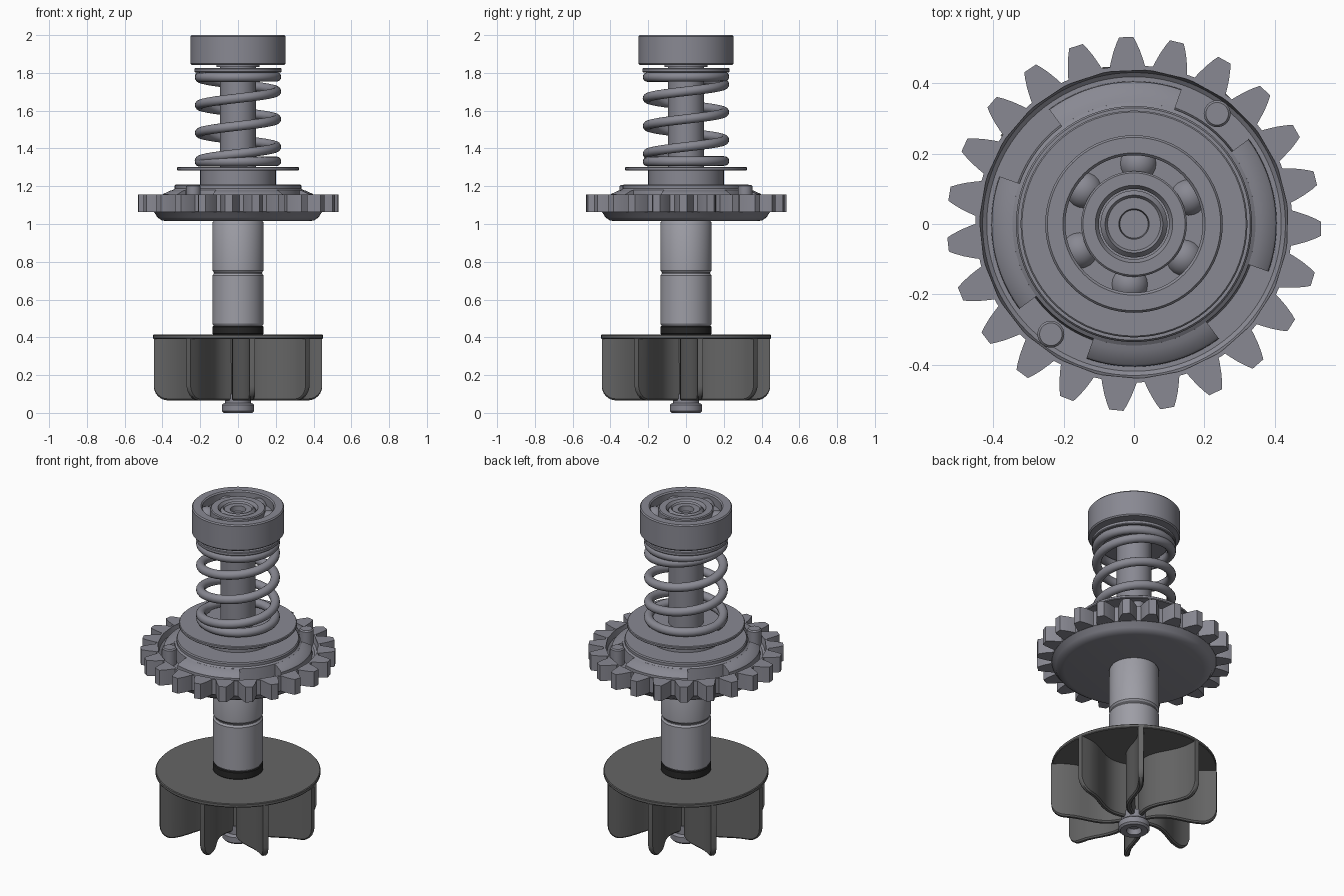
import bpy, bmesh
from math import sin, cos, pi, radians

if "Cube" in bpy.data.objects:
    bpy.data.objects.remove(bpy.data.objects["Cube"])


def material(name, color):
    m = bpy.data.materials.new(name)
    m.diffuse_color = (*color, 1)
    m.use_nodes = True
    m.node_tree.nodes["Principled BSDF"].inputs["Base Color"].default_value = m.diffuse_color
    return m


STEEL = material("steel", (0.25, 0.25, 0.29))
BRIGHT = material("bright_steel", (0.34, 0.34, 0.38))
PLASTIC = material("dark_plastic", (0.13, 0.13, 0.13))
RUBBER = material("rubber", (0.02, 0.02, 0.02))


def finish(name, bm, mat=STEEL):
    bmesh.ops.remove_doubles(bm, verts=bm.verts, dist=1e-5)
    bmesh.ops.recalc_face_normals(bm, faces=bm.faces)
    me = bpy.data.meshes.new(name)
    bm.to_mesh(me)
    bm.free()
    ob = bpy.data.objects.new(name, me)
    bpy.context.collection.objects.link(ob)
    me.materials.append(mat)
    bpy.ops.object.select_all(action='DESELECT')
    bpy.context.view_layer.objects.active = ob
    ob.select_set(True)
    bpy.ops.object.shade_smooth_by_angle(angle=radians(32))
    return ob


def lathe(name, profile, mat=STEEL, closed=False, segs=72):
    """Spin (radius, z) points about the z axis."""
    bm = bmesh.new()
    vs = [bm.verts.new((r, 0, z)) for r, z in profile]
    es = [bm.edges.new(p) for p in zip(vs, vs[1:])]
    if closed:
        es.append(bm.edges.new((vs[-1], vs[0])))
    bmesh.ops.spin(bm, geom=vs + es, axis=(0, 0, 1), cent=(0, 0, 0),
                   angle=2 * pi, steps=segs, use_merge=True)
    return finish(name, bm, mat)


def ring(name, r0, r1, z0, z1, b=0.006, mat=STEEL):
    """Washer-like ring with chamfered outer edges."""
    return lathe(name, [(r0, z0), (r1 - b, z0), (r1, z0 + b), (r1, z1 - b),
                        (r1 - b, z1), (r0, z1)], mat, True)


def loft(bm, secs, capped=True):
    """Join closed cross-sections of equal size into a solid."""
    n = len(secs[0])
    for p, q in zip(secs, secs[1:]):
        for j in range(n):
            k = (j + 1) % n
            bm.faces.new((p[j], p[k], q[k], q[j]))
    bm.faces.new(secs[0])
    bm.faces.new(secs[-1])


def rot(x, y, a):
    return x * cos(a) - y * sin(a), x * sin(a) + y * cos(a)


# Shafts
lathe("upper_shaft", [(0, 1.95), (0.04, 1.95), (0.043, 1.98), (0.075, 1.98),
                      (0.082, 1.99), (0.095, 1.975), (0.095, 1.2), (0, 1.2)])
lathe("lower_shaft", [(0, 0.46), (0.128, 0.46), (0.136, 0.472), (0.136, 0.727),
                      (0.128, 0.738), (0.128, 0.744), (0.136, 0.755),
                      (0.136, 1.005), (0.128, 1.02), (0, 1.02)], BRIGHT)
ring("seal_ring", 0.05, 0.136, 0.415, 0.46, 0.004, RUBBER)
lathe("bottom_stub", [(0, 0.03), (0.035, 0.03), (0.042, 0), (0.075, 0), (0.085, 0.01),
                      (0.085, 0.042), (0.077, 0.05), (0.068, 0.052), (0.068, 0.1), (0, 0.1)])

# Ball bearing
lathe("bearing_outer_race", [(0.195, 1.843), (0.246, 1.843), (0.252, 1.85), (0.252, 1.993),
                             (0.246, 2.0), (0.202, 2.0), (0.195, 1.993)], closed=True)
lathe("bearing_inner_race", [(0.1, 1.83), (0.115, 1.83), (0.115, 1.85), (0.15, 1.85),
                             (0.15, 1.985), (0.145, 1.99), (0.11, 1.99), (0.1, 1.975)],
      closed=True)
ring("bearing_cage", 0.14, 0.2, 1.87, 1.945, 0.002)
bm = bmesh.new()
for k in range(6):
    a = radians(26 + 60 * k)
    res = bmesh.ops.create_uvsphere(bm, u_segments=20, v_segments=12, radius=0.055)
    bmesh.ops.translate(bm, verts=res["verts"], vec=(0.172 * cos(a), 0.172 * sin(a), 1.925))
finish("bearing_balls", bm)

# Spring: flat closed coil, three rising turns, flat closed coil
ring("upper_spring_washer", 0.09, 0.23, 1.803, 1.825, 0.004)
N, M = 40, 16
bm = bmesh.new()
rows = []
for i in range(N * 5 + 1):
    t = i / N
    z = 1.335 + 0.147 * min(max(t - 1, 0), 3)
    z += -0.006 * max(1 - t, 0) + 0.006 * max(t - 4, 0)
    row = []
    for j in range(M):
        b = 2 * pi * j / M
        row.append(bm.verts.new((*rot(-0.204 - 0.025 * cos(b), 0, 2 * pi * t),
                                 z + 0.025 * sin(b))))
    rows.append(row)
loft(bm, rows)
finish("coil_spring", bm)
ring("lower_spring_washer", 0.09, 0.322, 1.283, 1.302, 0.004)

# Gear body: dished underside, recessed face and stepped hub
lathe("gear_body", [(0, 1.015), (0.38, 1.015), (0.405, 1.02), (0.427, 1.035), (0.442, 1.06),
                    (0.45, 1.065), (0.45, 1.155), (0.438, 1.155), (0.43, 1.12),
                    (0.418, 1.11), (0.35, 1.11), (0.345, 1.18), (0.335, 1.187),
                    (0.335, 1.203), (0.33, 1.21), (0.2, 1.21), (0.2, 1.285), (0, 1.285)],
      segs=96)
bm = bmesh.new()
half = [(0.435, 0.053), (0.46, 0.047), (0.49, 0.038), (0.515, 0.028), (0.531, 0.02)]
outline = half + [(x, -y) for x, y in reversed(half)]
for k in range(23):
    a = radians(-1.5) + 2 * pi * k / 23
    loft(bm, [[bm.verts.new((*rot(x, y, a), z)) for x, y in outline]
              for z in (1.064, 1.156)])
finish("gear_teeth", bm)

# Four sloped tabs around the hub
bm = bmesh.new()
for k in range(4):
    secs = []
    for i in range(15):
        a = radians(70.5 + 56 * i / 14 + 90 * k)
        secs.append([bm.verts.new((*rot(r, 0, a), z)) for r, z in
                     ((0.335, 1.09), (0.406, 1.09), (0.404, 1.15), (0.398, 1.158),
                      (0.36, 1.176), (0.335, 1.182))])
    loft(bm, secs)
finish("gear_tabs", bm)

# Two pins on opposite sides
for i, s in enumerate((1, -1)):
    pin = lathe(f"gear_pin_{i + 1}", [(0, 1.08), (0.038, 1.08), (0.038, 1.2), (0.032, 1.207),
                                      (0, 1.207)], segs=32)
    pin.location = (0.236 * s, 0.313 * s, 0)

# Impeller: disc, hub and eight curved blades with a rounded lower tip
lathe("impeller_disc", [(0, 0.392), (0.447, 0.392), (0.45, 0.396), (0.45, 0.41),
                        (0.446, 0.414), (0, 0.414)], PLASTIC, segs=96)
lathe("impeller_hub", [(0, 0.07), (0.06, 0.07), (0.065, 0.39), (0, 0.39)], PLASTIC, segs=48)
bm = bmesh.new()
R, RC, T = 0.452, 0.075, 0.015
radii = [0.05 + 0.04 * i for i in range(8)] + \
        [R - RC + RC * sin(radians(15 * i)) for i in range(7)]
for k in range(8):
    base = radians(-90 + 45 * k)
    secs = []
    for r in radii:
        u = (r - 0.05) / (R - 0.05)
        off = 0.075 * u * u - 0.022 * sin(2 * pi * u)  # gentle S bend
        d = max(0, r - (R - RC))
        z0 = 0.066 + RC - max(RC * RC - d * d, 0) ** 0.5
        x = (r * r - off * off) ** 0.5
        secs.append([bm.verts.new((*rot(x, off + s, base), z))
                     for s, z in ((-T, 0.395), (-T, z0 + 0.008), (-T * 0.5, z0),
                                  (T * 0.5, z0), (T, z0 + 0.008), (T, 0.395))])
    loft(bm, secs)
finish("impeller_blades", bm, PLASTIC)
